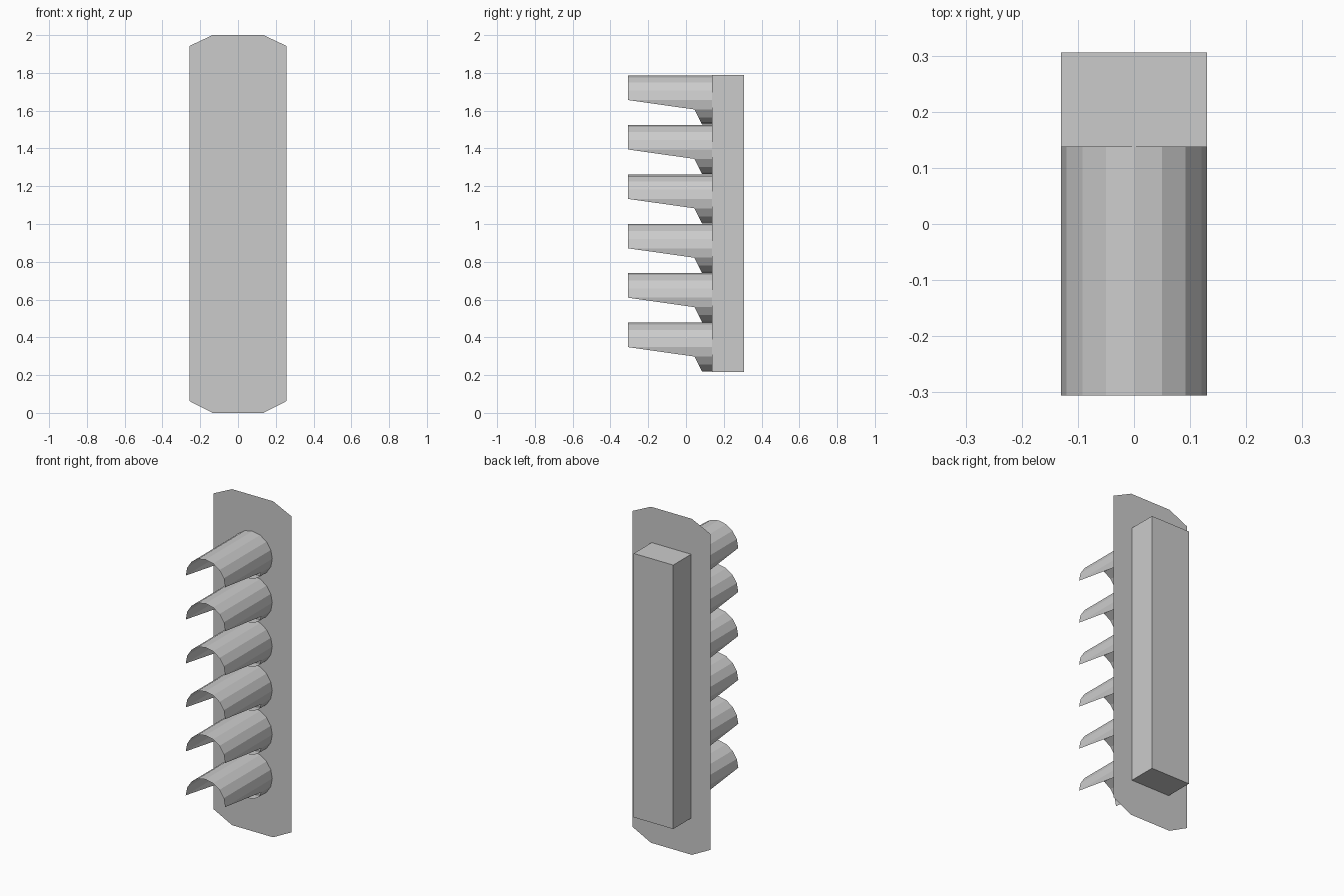
import bpy, math

if "Cube" in bpy.data.objects:
    bpy.data.objects.remove(bpy.data.objects["Cube"])

PLATE_Y, FRONT_Y, BACK_Y = 0.137, -0.306, 0.306
RADIUS, SIDES = 0.13, 16


def make_object(name, verts, faces):
    mesh = bpy.data.meshes.new(name)
    mesh.from_pydata(verts, [], faces)
    mesh.update()
    obj = bpy.data.objects.new(name, mesh)
    bpy.context.collection.objects.link(obj)
    return obj


# Backing plate: thin sheet with clipped corners
half = [(0.135, 0), (0.258, 0.063), (0.258, 1.942), (0.135, 2)]
outline = half + [(-x, z) for x, z in reversed(half)]
make_object("backing_plate", [(x, PLATE_Y, z) for x, z in outline],
            [tuple(range(len(outline)))])

# Rear housing: box closed at the front by the plate
rect = [(-0.13, 0.217), (0.13, 0.217), (0.13, 1.788), (-0.13, 1.788)]
verts = [(x, y, z) for y in (PLATE_Y, BACK_Y) for x, z in rect]
faces = [(i, i + 4, (i + 1) % 4 + 4, (i + 1) % 4) for i in range(4)] + [(7, 6, 5, 4)]
make_object("rear_housing", verts, faces)


# Lamp visor: tube whose lower part is cut back in two slopes
def front_edge(dz):
    if dz > -0.001:
        return FRONT_Y
    return 0.045 + 0.04 * (-dz - 0.05) / 0.08


def make_visor(name, cz):
    verts = []
    for i in range(SIDES):
        a = 2 * math.pi * i / SIDES
        x, dz = RADIUS * math.cos(a), RADIUS * math.sin(a)
        verts += [(x, PLATE_Y, cz + dz), (x, front_edge(dz), cz + dz)]
    n = len(verts)
    faces = [(i, i + 1, (i + 3) % n, (i + 2) % n) for i in range(0, n, 2)]
    return make_object(name, verts, faces)


for k in range(6):
    make_visor(f"lamp_visor_{k + 1}", 0.348 + 0.2616 * k)
